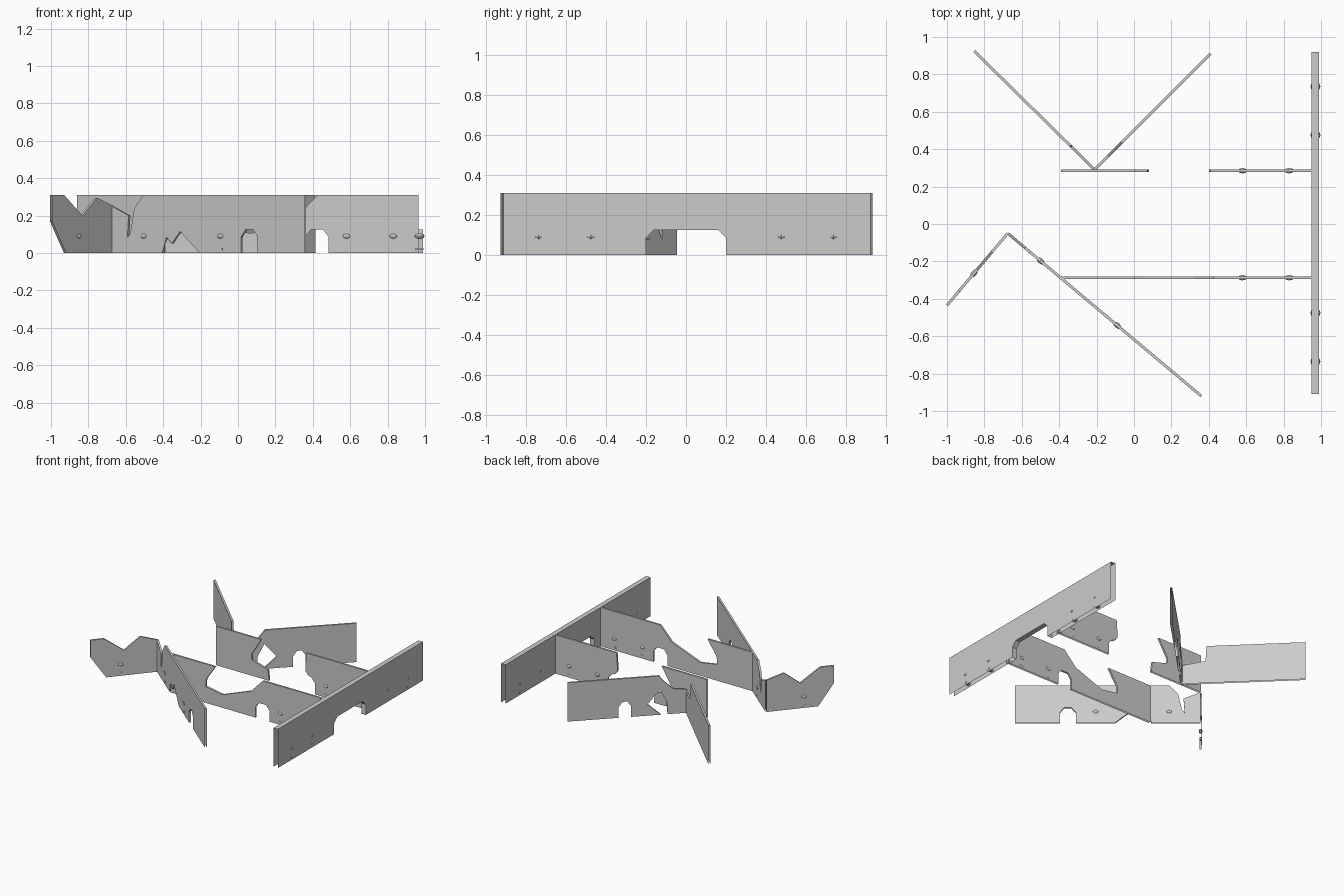
import bpy, bmesh
from mathutils import Vector, Matrix

if "Cube" in bpy.data.objects:
    bpy.data.objects.remove(bpy.data.objects["Cube"])

H = 0.31


def panel(name, p0, p1, profile, thick=0.015, bolts=(), axis=0):
    """Upright sheet panel on plan line p0-p1; profile is (x or y, z)."""
    a, b = Vector((*p0, 0)), Vector((*p1, 0))
    d = (b - a).normalized()
    n = Vector((-d.y, d.x, 0))

    def at(u, z, off=0.0):
        t = (u - a[axis]) / (b[axis] - a[axis])
        return a.lerp(b, t) + n * off + Vector((0, 0, z))

    bm = bmesh.new()
    front = [bm.verts.new(at(u, z, -thick / 2)) for u, z in profile]
    back = [bm.verts.new(at(u, z, thick / 2)) for u, z in profile]
    bm.faces.new(front)
    bm.faces.new(back[::-1])
    ends = (min(u for u, z in profile), max(u for u, z in profile))
    for i in range(len(profile)):
        j = (i + 1) % len(profile)
        (u0, z0), (u1, z1) = profile[i], profile[j]
        # bottoms and outer ends stay open
        if z0 == z1 == 0 or (u0 == u1 and u0 in ends):
            continue
        bm.faces.new((front[i], back[i], back[j], front[j]))
    bmesh.ops.recalc_face_normals(bm, faces=bm.faces)
    finish(bm, name)

    # lens shaped fastener with a small slot tab below
    rot = Matrix((d, n, Vector((0, 0, 1)))).transposed().to_4x4()
    for k, u in enumerate(bolts):
        bm = bmesh.new()
        m = Matrix.Translation(at(u, 0.09)) @ rot @ Matrix.Diagonal((0.025, thick / 2 + 0.007, 0.015, 1))
        bmesh.ops.create_uvsphere(bm, u_segments=10, v_segments=6, radius=1, matrix=m)
        m = Matrix.Translation(at(u, 0.022)) @ rot @ Matrix.Diagonal((0.028, thick + 0.003, 0.012, 1))
        bmesh.ops.create_cube(bm, size=1, matrix=m)
        finish(bm, f"{name}_bolt_{k + 1}")


def finish(bm, name):
    me = bpy.data.meshes.new(name)
    bm.to_mesh(me)
    bm.free()
    bpy.context.collection.objects.link(bpy.data.objects.new(name, me))


def door(u0, u1, c):
    """Chamfered doorway outline along the bottom edge."""
    return [(u0, 0), (u0, 0.085), (u0 + c, 0.125), (u1 - c, 0.125), (u1, 0.085), (u1, 0)]


# thick end wall with a central doorway
panel("end_wall", (0.97, -0.91), (0.97, 0.92),
      [(-0.91, 0)] + door(-0.2, 0.2, 0.04) + [(0.92, 0), (0.92, H), (-0.91, H)],
      thick=0.04, bolts=(-0.735, -0.475, 0.475, 0.735), axis=1)

# long side wall with a broken dip in the top
panel("front_side_wall", (-0.39, -0.287), (0.965, -0.287),
      [(-0.39, 0)] + door(0.36, 0.485, 0.03) +
      [(0.965, 0), (0.965, H), (0.425, H), (0.32, 0.2), (0.07, 0.105), (-0.08, 0.13),
       (-0.075, 0.19), (0.005, H), (-0.39, H)], bolts=(0.58, 0.83))

# opposite side wall in two pieces
panel("back_side_wall", (0.40, 0.285), (0.965, 0.285),
      [(0.485, 0), (0.965, 0), (0.965, H), (0.41, H), (0.40, 0.17), (0.42, 0.14),
       (0.455, 0.125), (0.485, 0.09)], bolts=(0.58, 0.83))
panel("back_broken_wall", (-0.39, 0.285), (0.08, 0.285),
      [(-0.39, 0), (0.08, 0), (0.07, 0.085), (-0.07, 0.125), (-0.075, 0.17), (0.01, H), (-0.39, H)])

# front diagonal wall
panel("front_diagonal_wall", (-0.675, -0.05), (0.36, -0.92),
      [(-0.675, 0), (-0.4, 0), (-0.378, 0.085), (-0.35, 0.05), (-0.305, 0.115), (-0.2, 0)] +
      door(0.02, 0.11, 0.025) +
      [(0.36, 0), (0.36, H), (-0.5, H), (-0.55, 0.24), (-0.57, 0.11), (-0.587, 0.08),
       (-0.58, 0.2), (-0.675, 0.253)], bolts=(-0.5, -0.09))

# short wing wall with a notched top
panel("wing_wall", (-1.0, -0.435), (-0.675, -0.05),
      [(-0.925, 0), (-0.675, 0), (-0.675, 0.253), (-0.76, 0.295), (-0.838, 0.2),
       (-0.935, H), (-1.0, H), (-1.0, 0.17)], bolts=(-0.855,))

# two rear walls meeting in a V
panel("rear_left_wall", (-0.855, 0.925), (-0.21, 0.29),
      [(-0.855, 0), (-0.21, 0), (-0.21, 0.155), (-0.335, 0.185), (-0.34, H), (-0.855, H)])
panel("rear_right_wall", (-0.21, 0.29), (0.41, 0.91),
      [(-0.21, 0), (-0.11, 0), (-0.105, 0.1), (-0.07, 0.2), (-0.005, 0.09), (-0.075, 0)] +
      door(0.08, 0.145, 0.02) +
      [(0.41, 0), (0.41, H), (-0.065, H), (-0.1, 0.25), (-0.14, 0.2), (-0.21, 0.185)])
